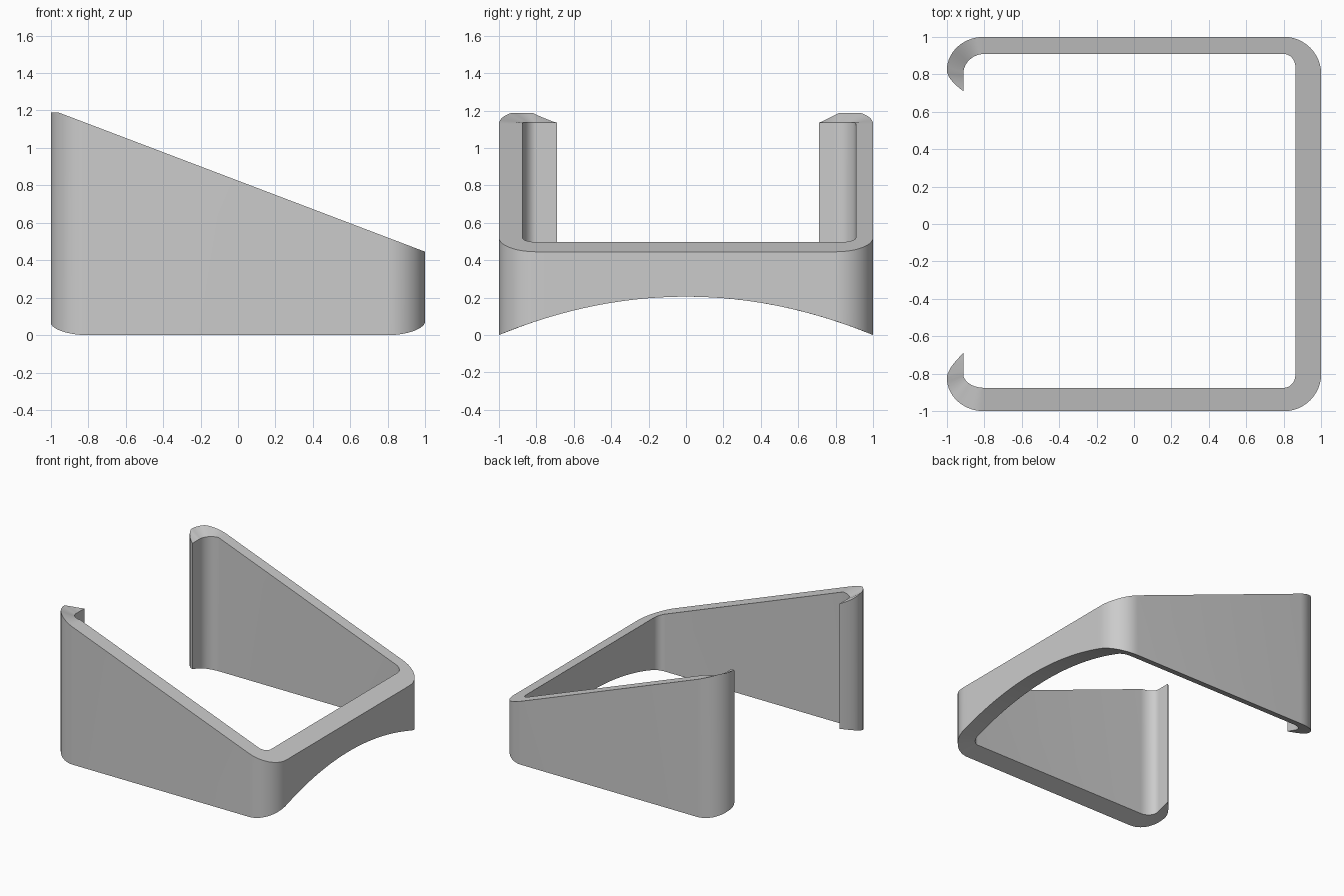
import bpy, bmesh
from math import cos, sin, radians

if "Cube" in bpy.data.objects:
    bpy.data.objects.remove(bpy.data.objects["Cube"])

N = 14  # segments per curved section


def arc(cx, cy, rx, ry, a0, a1, n=N):
    return [(cx + rx * cos(radians(a0 + (a1 - a0) * i / n)),
             cy + ry * sin(radians(a0 + (a1 - a0) * i / n))) for i in range(n + 1)]


def line(p, q, n):
    return [tuple(p[k] + (q[k] - p[k]) * i / n for k in (0, 1)) for i in range(n + 1)]


def bezier(a, b, c, n):
    return [tuple((1 - t) ** 2 * a[k] + 2 * t * (1 - t) * b[k] + t * t * c[k] for k in (0, 1))
            for t in (i / n for i in range(n + 1))]


def slope(x):
    return 0.825 - 0.38 * x


def underside(y):
    return 0.205 * (1 - y * y)


def half(inner_y, tip_y):
    """Outer and inner outline from hook tip to the end wall, in the +y half."""
    tip = (-0.912, tip_y)
    # pointed hook: tip, then round corner into the side wall
    outer = bezier(tip, (-0.995, 0.77), (-1, 0.82), 8) + arc(-0.8, 0.82, 0.2, 0.18, 180, 90)[1:]
    inner = line(tip, (-0.912, 0.80), 8) + arc(-0.8, 0.80, 0.112, inner_y - 0.80, 180, 90)[1:]
    o, i = [], []
    for k, (p, q) in enumerate(zip(outer, inner)):
        f = min(k / 8, 1)
        zo = min(slope(p[0]), 1.188)
        o.append((*p, 1.135 + (zo - 1.135) * f))
        i.append((*q, min(slope(q[0]), 1.135)))
    # front corner, side wall is the span in between
    cy = inner_y - 0.07
    o += [(*p, slope(p[0])) for p in arc(0.8, 0.8, 0.2, 0.2, 90, 0)]
    i += [(*p, slope(p[0])) for p in arc(0.8, cy, 0.062, 0.07, 90, 0)]
    # half of the arched end wall
    o += [(*p, slope(p[0])) for p in line((1, 0.8), (1, 0), 16)[1:]]
    i += [(*p, slope(p[0])) for p in line((0.862, cy), (0.862, 0), 16)[1:]]
    return list(zip(o, i))


# join both halves into one continuous outline
back = half(0.908, 0.71)
front = [tuple((x, -y, z) for x, y, z in pair) for pair in half(0.875, 0.69)]
pairs = back + front[::-1][1:]

# wall band: four corner vertices at every outline station
bm = bmesh.new()
rings = []
for o, i in pairs:
    rings.append([bm.verts.new(v) for v in (
        (o[0], o[1], underside(o[1])), o, i, (i[0], i[1], underside(i[1])))])
for a, b in zip(rings, rings[1:]):
    for k in range(4):
        m = (k + 1) % 4
        bm.faces.new((a[k], a[m], b[m], b[k]))
bmesh.ops.remove_doubles(bm, verts=bm.verts, dist=1e-5)
bmesh.ops.recalc_face_normals(bm, faces=bm.faces)
mesh = bpy.data.meshes.new("sloped_wall_band")
bm.to_mesh(mesh)
bm.free()
band = bpy.data.objects.new("sloped_wall_band", mesh)
bpy.context.collection.objects.link(band)
bpy.context.view_layer.objects.active = band
band.select_set(True)
bpy.ops.object.shade_smooth_by_angle(angle=radians(30))
